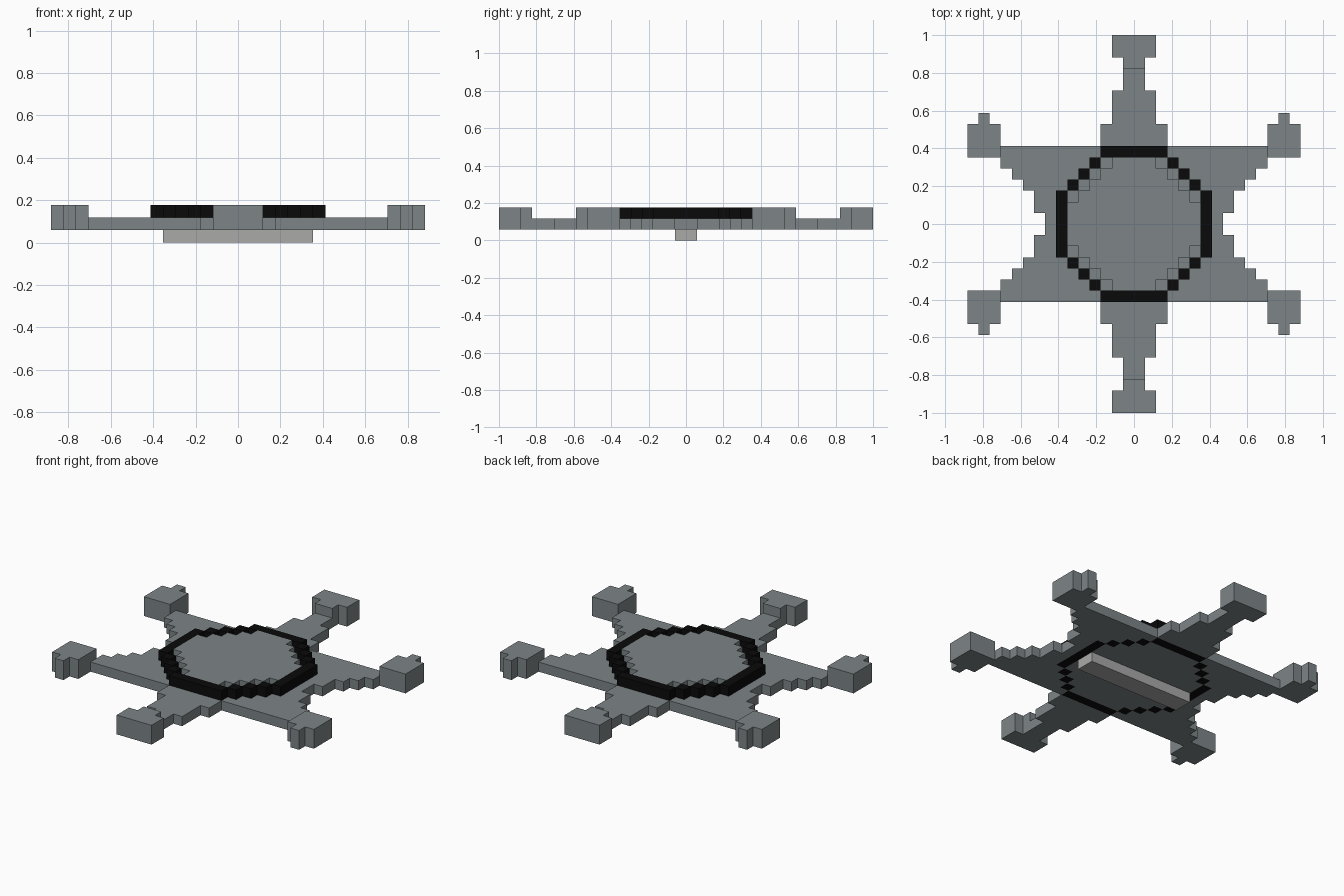
import bpy, bmesh

if "Cube" in bpy.data.objects:
    bpy.data.objects.remove(bpy.data.objects["Cube"])

U = 1 / 17  # one block


def material(name, rgb):
    m = bpy.data.materials.new(name)
    m.diffuse_color = (*rgb, 1)
    m.use_nodes = True
    m.node_tree.nodes["Principled BSDF"].inputs["Base Color"].default_value = m.diffuse_color
    return m


STEEL = material("steel_grey", (0.205, 0.235, 0.245))
BLACK = material("black", (0.003, 0.003, 0.003))
PALE = material("pale_grey", (0.40, 0.40, 0.395))


def mirrored(quarter):
    """Repeat first-quadrant blocks in all four quadrants."""
    return {(x, y) for i, j in quarter for x in (i, -1 - i) for y in (j, -1 - j)}


def slab(name, cells, z0, z1, mat):
    """Extrude a stepped block outline from z0 to z1."""
    bm = bmesh.new()

    def quad(*pts):
        bm.faces.new([bm.verts.new((x * U, y * U, z * U)) for x, y, z in pts])

    for x, y in sorted(cells):
        c = [(x, y), (x + 1, y), (x + 1, y + 1), (x, y + 1)]
        quad(*[(*p, z1) for p in c])
        quad(*[(*p, z0) for p in reversed(c)])
        for k, (dx, dy) in enumerate([(0, -1), (1, 0), (0, 1), (-1, 0)]):
            if (x + dx, y + dy) not in cells:
                a, b = c[k], c[(k + 1) % 4]
                quad((*a, z0), (*b, z0), (*b, z1), (*a, z1))
    bmesh.ops.remove_doubles(bm, verts=bm.verts, dist=1e-5)
    me = bpy.data.meshes.new(name)
    bm.to_mesh(me)
    bm.free()
    me.materials.append(mat)
    ob = bpy.data.objects.new(name, me)
    bpy.context.collection.objects.link(ob)
    return ob


# Octagonal ring and the raised disc inside it
square = [(i, j) for i in range(7) for j in range(7)]
ring = {(i, j) for i, j in square
        if (max(i, j) == 6 and min(i, j) <= 2) or (max(i, j) <= 5 and i + j == 8)}
disc = {(i, j) for i, j in square if max(i, j) <= 5 and i + j <= 6}
slab("ring", mirrored(ring), 1, 3, BLACK)
slab("centre_disc", mirrored(disc), 1, 3, STEEL)

# Star plate: half width of each row of blocks, from the middle outwards
half_widths = [8, 9, 9, 10, 11, 12, 12, 3, 3, 2, 2, 2, 1, 1]
star = {(i, j) for j, w in enumerate(half_widths) for i in range(w)}
slab("star_plate", mirrored(star - ring - disc), 1, 2, STEEL)

# Raised tips on the six points
long_tip = {(0, 14), (0, 15), (1, 15), (0, 16), (1, 16)}
corner_tip = {(i, j) for i in range(12, 15) for j in range(6, 9)} | {(13, 9)}
slab("point_tips", mirrored(long_tip | corner_tip), 1, 3, STEEL)

# Bar on the underside
slab("underside_bar", mirrored({(i, 0) for i in range(6)}), 0, 1, PALE)
